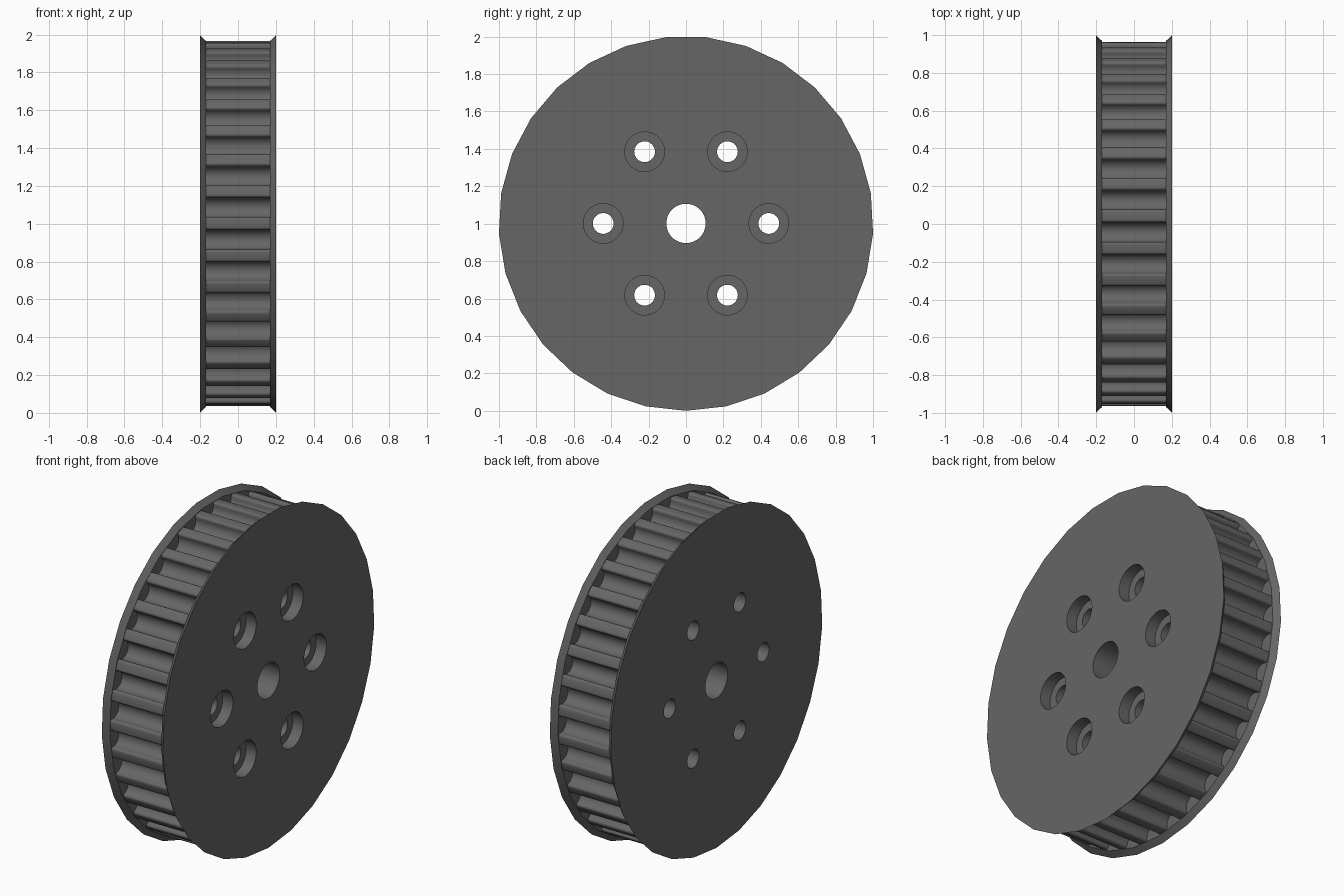
import bpy, bmesh
from math import sin, cos, tau, pi, radians, sqrt

cube = bpy.data.objects.get("Cube")
if cube:
    bpy.data.objects.remove(cube, do_unlink=True)

TEETH = 35
FLANGE_SIDES = 29
FLANGE_R = 1.0015          # outer radius, also the axle height
FLANGE_INNER_R = 0.971     # flange radius where it meets the teeth
LAND_R = 0.965             # tooth tip radius
HALF_W = 0.202             # half of total width
RIM_W = 0.17               # half of toothed width
BOLT_CIRCLE = 0.4427
COUNTERBORE_DEPTH = 0.068
AXLE_Z = FLANGE_R


def ring(radius, sides, y=0.0, z=0.0, start=-pi / 2):
    """Regular polygon in the y-z plane."""
    return [(y + radius * cos(start + tau * i / sides),
             z + radius * sin(start + tau * i / sides)) for i in range(sides)]


def loft(name, x0, pts0, x1, pts1):
    """Closed solid between two matching outlines along x."""
    bm = bmesh.new()
    a = [bm.verts.new((x0, y, z + AXLE_Z)) for y, z in pts0]
    b = [bm.verts.new((x1, y, z + AXLE_Z)) for y, z in pts1]
    n = len(a)
    bm.faces.new(a)
    bm.faces.new(b)
    for i in range(n):
        j = (i + 1) % n
        bm.faces.new((a[i], a[j], b[j], b[i]))
    bmesh.ops.recalc_face_normals(bm, faces=bm.faces)
    mesh = bpy.data.meshes.new(name)
    bm.to_mesh(mesh)
    bm.free()
    obj = bpy.data.objects.new(name, mesh)
    bpy.context.collection.objects.link(obj)
    return obj


def combine(target, other, operation):
    """Apply a boolean and discard the helper."""
    mod = target.modifiers.new(operation.title(), "BOOLEAN")
    mod.operation = operation
    mod.solver = "EXACT"
    mod.object = other
    bpy.context.view_layer.objects.active = target
    bpy.ops.object.modifier_apply(modifier=mod.name)
    bpy.data.objects.remove(other, do_unlink=True)


def groove_profile():
    """Round-bottomed belt groove as (sideways, depth), with rolled lips."""
    half = [(0.0669, 0.0), (0.0616, 0.0009), (0.0571, 0.0034), (0.0538, 0.0073)]
    radius, centre, first = 0.0525, 0.0205, radians(-9)
    steps = 9
    for i in range(steps + 1):
        t = first + (pi / 2 - first) * i / steps
        half.append((radius * cos(t), centre + radius * sin(t)))
    return [(-w, d) for w, d in half] + [(w, d) for w, d in reversed(half[:-1])]


def toothed_outline():
    groove = groove_profile()
    base = sqrt(LAND_R ** 2 - groove[0][0] ** 2)
    pts = []
    for k in range(TEETH):
        c, s = cos(tau * k / TEETH), sin(tau * k / TEETH)
        pts += [((base - d) * c - w * s, (base - d) * s + w * c) for w, d in groove]
    return pts


# Toothed rim, ends sunk slightly into the flanges
outline = toothed_outline()
sunk = RIM_W + 0.002
pulley = loft("toothed_pulley", -sunk, outline, sunk, outline)

# Flared belt-retaining flanges
for side in (-1, 1):
    flange = loft("flange", side * RIM_W, ring(FLANGE_INNER_R, FLANGE_SIDES),
                  side * HALF_W, ring(FLANGE_R, FLANGE_SIDES))
    combine(pulley, flange, "UNION")


def drill(radius, x0, y=0.0, z=0.0, sides=48):
    pts = ring(radius, sides, y, z)
    cutter = loft("hole_cutter", x0, pts, 0.5, pts)
    combine(pulley, cutter, "DIFFERENCE")


# Axle bore, then six bolt holes counterbored on the left side
drill(0.105, -0.5)
for k in range(6):
    y, z = BOLT_CIRCLE * cos(tau * k / 6), BOLT_CIRCLE * sin(tau * k / 6)
    drill(0.0555, -0.5, y, z)
    drill(0.106, HALF_W - COUNTERBORE_DEPTH, y, z)

# Dark grey finish
colour = (0.133, 0.133, 0.133, 1.0)
finish = bpy.data.materials.new("dark_grey")
finish.use_nodes = True
finish.diffuse_color = colour
finish.node_tree.nodes["Principled BSDF"].inputs["Base Color"].default_value = colour
pulley.data.materials.clear()
pulley.data.materials.append(finish)

# Smooth bores and grooves, crisp rims
bpy.ops.object.select_all(action="DESELECT")
pulley.select_set(True)
bpy.context.view_layer.objects.active = pulley
bpy.ops.object.shade_smooth_by_angle(angle=radians(25))
